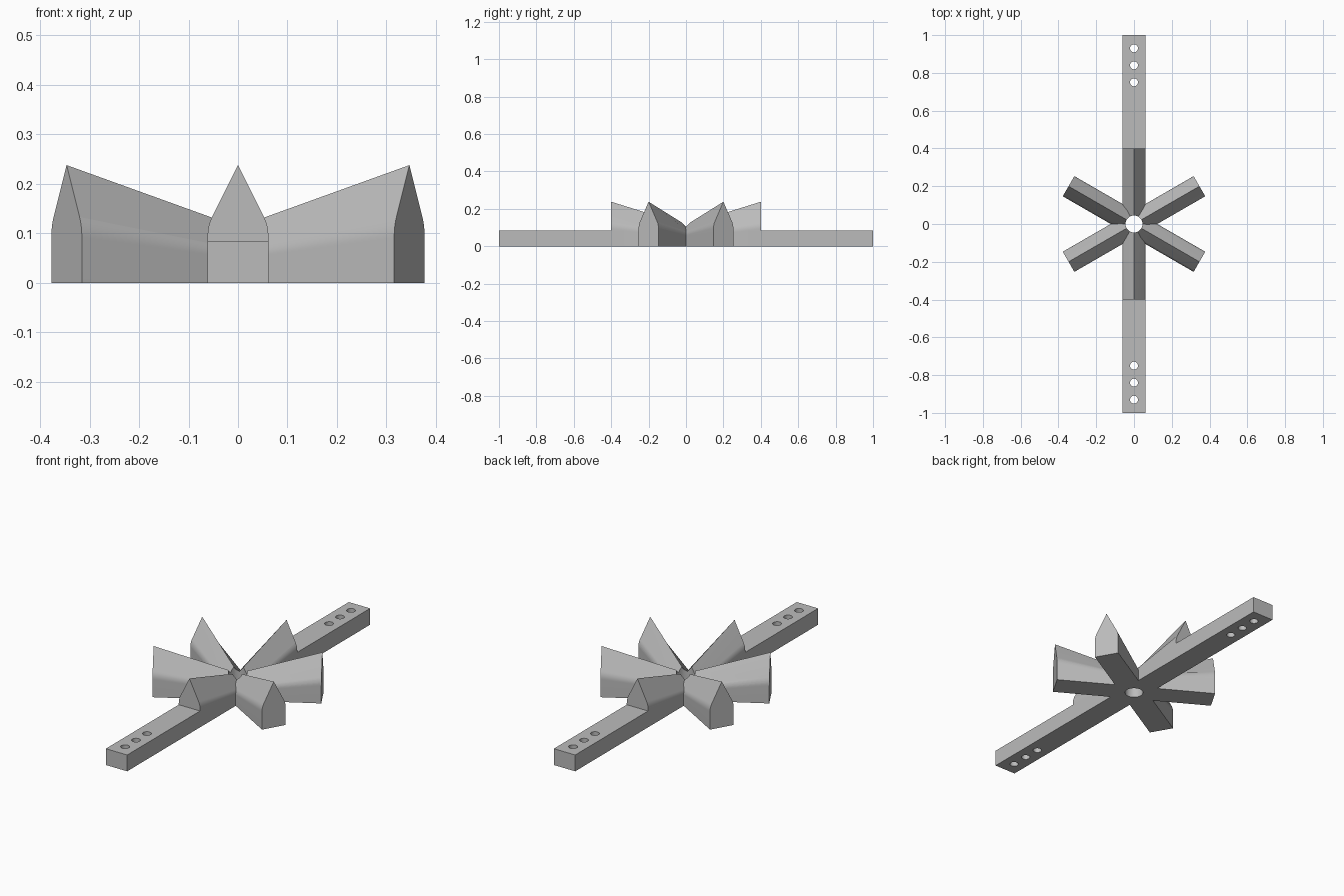
import bpy, bmesh, math
from mathutils import Matrix, Vector

cube = bpy.data.objects.get("Cube")
if cube:
    bpy.data.objects.remove(cube, do_unlink=True)

HALF_W = 0.0615      # half width of every arm
VANE_R = 0.4         # reach of the pointed vanes
PEAK = 0.238         # ridge height at the vane tips
HUB = 0.113 / PEAK   # relative height at the centre
BAR_H = 0.085

grey = bpy.data.materials.new("plain grey")
grey.use_nodes = True
COLOUR = (0.5, 0.5, 0.5, 1)
grey.diffuse_color = COLOUR
grey.node_tree.nodes["Principled BSDF"].inputs["Base Color"].default_value = COLOUR


def make(name, bm):
    bmesh.ops.recalc_face_normals(bm, faces=bm.faces)
    mesh = bpy.data.meshes.new(name)
    bm.to_mesh(mesh)
    bm.free()
    mesh.materials.append(grey)
    ob = bpy.data.objects.new(name, mesh)
    bpy.context.scene.collection.objects.link(ob)
    return ob


def vane_profile(steps=8):
    """Upright sides, rounded shoulders and straight slopes to a point."""
    a, c, b = Vector((HALF_W, 0.093)), Vector((HALF_W, 0.115)), Vector((0.0525, 0.133))
    shoulder = []
    for i in range(steps + 1):
        t = i / steps
        shoulder.append(a * (1 - t) ** 2 + c * 2 * t * (1 - t) + b * t * t)
    right = [Vector((HALF_W, 0))] + shoulder
    return right + [Vector((0, PEAK))] + [Vector((-p.x, p.y)) for p in reversed(right)]


def double_vane(name, angle):
    """Two opposite vanes, lofted through a lower section at the hub."""
    bm = bmesh.new()
    rings = []
    for y, s in ((-VANE_R, 1), (0, HUB), (VANE_R, 1)):
        rings.append([bm.verts.new((p.x, y, p.y * s)) for p in vane_profile()])
    n = len(rings[0])
    for r0, r1 in zip(rings, rings[1:]):
        for i in range(n):
            j = (i + 1) % n
            bm.faces.new((r0[i], r0[j], r1[j], r1[i]))
    bm.faces.new(rings[0])
    bm.faces.new(rings[-1])
    bmesh.ops.rotate(bm, verts=bm.verts, matrix=Matrix.Rotation(math.radians(angle), 3, "Z"))
    return make(name, bm)


def bar(name, side):
    start, end = 0.33, 1.0
    bm = bmesh.new()
    size = Matrix.Diagonal((2 * HALF_W, end - start, BAR_H, 1))
    place = Matrix.Translation((0, side * (start + end) / 2, BAR_H / 2))
    bmesh.ops.create_cube(bm, size=1, matrix=place @ size)
    return make(name, bm)


def drill(name, y, radius):
    bm = bmesh.new()
    bmesh.ops.create_cone(bm, cap_ends=True, segments=32, radius1=radius, radius2=radius,
                          depth=1, matrix=Matrix.Translation((0, y, 0)))
    return make(name, bm)


def combine(ob, other, operation):
    mod = ob.modifiers.new(operation.lower(), "BOOLEAN")
    mod.operation = operation
    mod.solver = "EXACT"
    mod.object = other
    bpy.context.view_layer.objects.active = ob
    bpy.ops.object.modifier_apply(modifier=mod.name)
    bpy.data.objects.remove(other, do_unlink=True)


# Star of six vanes with the two mounting bars
body = double_vane("vane_star", 0)
for angle in (60, 120):
    combine(body, double_vane("vane_pair", angle), "UNION")
for side in (-1, 1):
    combine(body, bar("mounting_bar", side), "UNION")

# Centre bore and screw holes
combine(body, drill("centre_bore", 0, 0.045), "DIFFERENCE")
for side in (-1, 1):
    for y in (0.75, 0.84, 0.93):
        combine(body, drill("screw_hole", side * y, 0.021), "DIFFERENCE")

# Smooth shoulders, crisp ridges
bpy.ops.object.select_all(action="DESELECT")
body.select_set(True)
bpy.context.view_layer.objects.active = body
bpy.ops.object.shade_smooth_by_angle(angle=math.radians(25))
